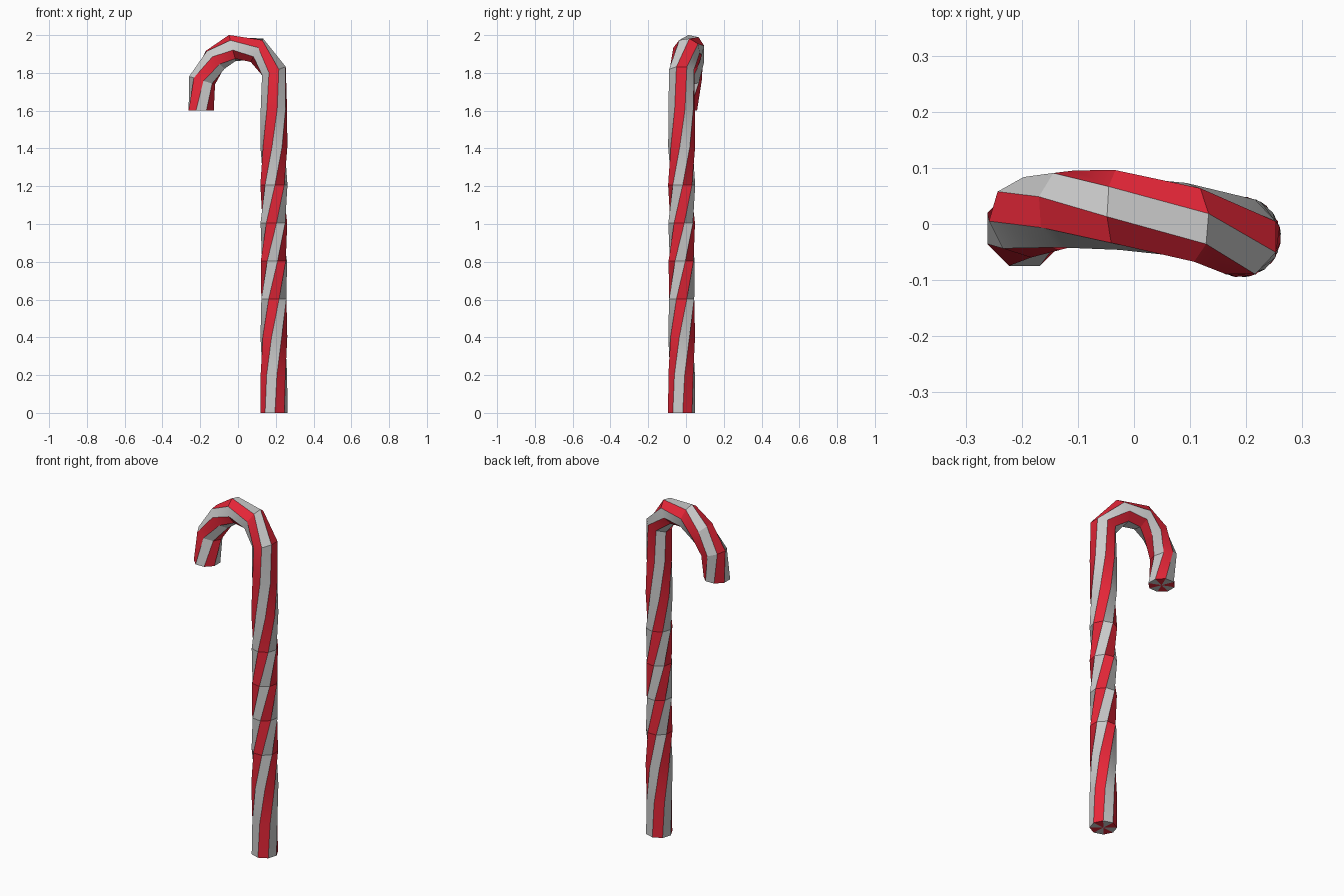
import bpy, bmesh, math
from mathutils import Vector

if "Cube" in bpy.data.objects:
    bpy.data.objects.remove(bpy.data.objects["Cube"])

SIDES, R = 8, 0.072


def material(name, color):
    m = bpy.data.materials.new(name)
    m.diffuse_color = color
    m.use_nodes = True
    m.node_tree.nodes["Principled BSDF"].inputs["Base Color"].default_value = m.diffuse_color
    return m


# Centre line with twist (degrees): eased twist up the stem, then the hook
STEM_SEGS = 9
path = []
for i in range(STEM_SEGS + 1):
    t = i / STEM_SEGS
    ease = t * t * (3 - 2 * t)
    path.append((Vector((0.19, -0.023, 1.81 * t)), -63 + 243 * ease))
hook = [(0.10, 0.003, 1.92, 35), (-0.03, 0.025, 1.932, 58), (-0.12, 0.027, 1.87, 85),
        (-0.19, 0.012, 1.76, 107), (-0.195, -0.008, 1.60, 135)]
path += [(Vector((x, y, z)), 180 + a) for x, y, z, a in hook]

bm = bmesh.new()


# Octagonal ring set square to the path
def ring(i):
    c, twist = path[i]
    if i == 0:
        tan = Vector((0, 0, 1))
    elif i == len(path) - 1:
        tan = Vector((0, 0, -1))
    else:
        tan = (c - path[i - 1][0]).normalized() + (path[i + 1][0] - c).normalized()
    out = Vector((tan.z, 0, -tan.x)).normalized()
    back = Vector((0, 1, 0))
    verts = []
    for k in range(SIDES):
        a = math.radians(twist + (k - 0.5) * 360 / SIDES)
        verts.append(bm.verts.new(c + R * (math.cos(a) * out + math.sin(a) * back)))
    return verts


rings = [ring(i) for i in range(len(path))]

# Alternating stripes along the tube
for a, b in zip(rings, rings[1:]):
    for k in range(SIDES):
        n = (k + 1) % SIDES
        f = bm.faces.new((a[k], a[n], b[n], b[k]))
        f.material_index = k % 2

# Striped end caps
for verts, centre in ((rings[0], path[0][0]), (rings[-1], path[-1][0])):
    mid = bm.verts.new(centre)
    for k in range(SIDES):
        f = bm.faces.new((verts[k], verts[(k + 1) % SIDES], mid))
        f.material_index = k % 2

bmesh.ops.recalc_face_normals(bm, faces=bm.faces)
mesh = bpy.data.meshes.new("striped_cane")
bm.to_mesh(mesh)
bm.free()
mesh.materials.append(material("red", (0.8, 0.02, 0.04, 1)))
mesh.materials.append(material("white", (0.8, 0.8, 0.8, 1)))
cane = bpy.data.objects.new("striped_cane", mesh)
bpy.context.collection.objects.link(cane)

# Smooth along the stripes, keep their long edges crisp
bpy.context.view_layer.objects.active = cane
cane.select_set(True)
bpy.ops.object.shade_smooth_by_angle(angle=math.radians(30))
